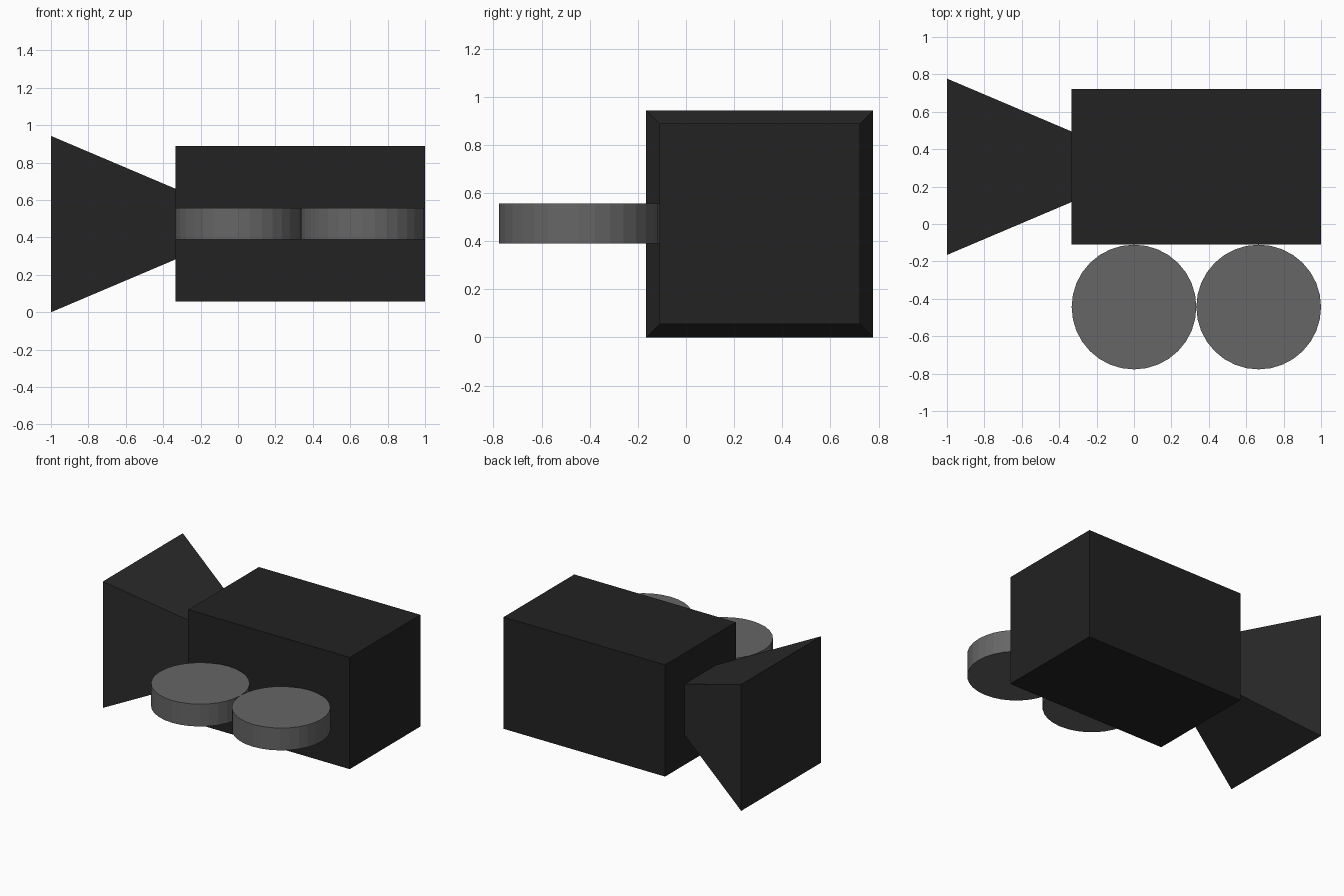
import bpy
from math import pi

if "Cube" in bpy.data.objects:
    bpy.data.objects.remove(bpy.data.objects["Cube"])

U = 1 / 3            # base module
CY, CZ = 0.306, 0.471  # axis shared by body and lens hood


def paint(obj, name, grey):
    obj.name = name
    mat = bpy.data.materials.get(f"grey_{grey}") or bpy.data.materials.new(f"grey_{grey}")
    mat.diffuse_color = (grey, grey, grey, 1)
    mat.use_nodes = True
    mat.node_tree.nodes["Principled BSDF"].inputs["Base Color"].default_value = mat.diffuse_color
    obj.data.materials.append(mat)


# Camera body
bpy.ops.mesh.primitive_cube_add(size=1, location=(U, CY, CZ + 0.002))
body = bpy.context.object
body.scale = (4 * U, 2.5 * U, 2.5 * U)
bpy.ops.object.transform_apply(location=False, rotation=False, scale=True)
paint(body, "camera_body", 0.016)

# Square lens hood: four-sided frustum, wide end facing -x
bpy.ops.mesh.primitive_cone_add(vertices=4, radius1=2 * U, radius2=0.8 * U, depth=2 * U)
hood = bpy.context.object
hood.rotation_euler.z = pi / 4
bpy.ops.object.transform_apply(location=False, rotation=True, scale=False)
hood.rotation_euler.y = pi / 2
hood.location = (-2 * U, CY, CZ)
paint(hood, "lens_hood", 0.023)

# Two film reels side by side against the front of the body
for name, x in (("left_reel", 0), ("right_reel", 2 * U)):
    bpy.ops.mesh.primitive_cylinder_add(vertices=32, radius=U, depth=U / 2,
                                        location=(x, CY - 2.25 * U, CZ + 0.002))
    reel = bpy.context.object
    reel.location.y = CY - 1.25 * U - U
    paint(reel, name, 0.133)
